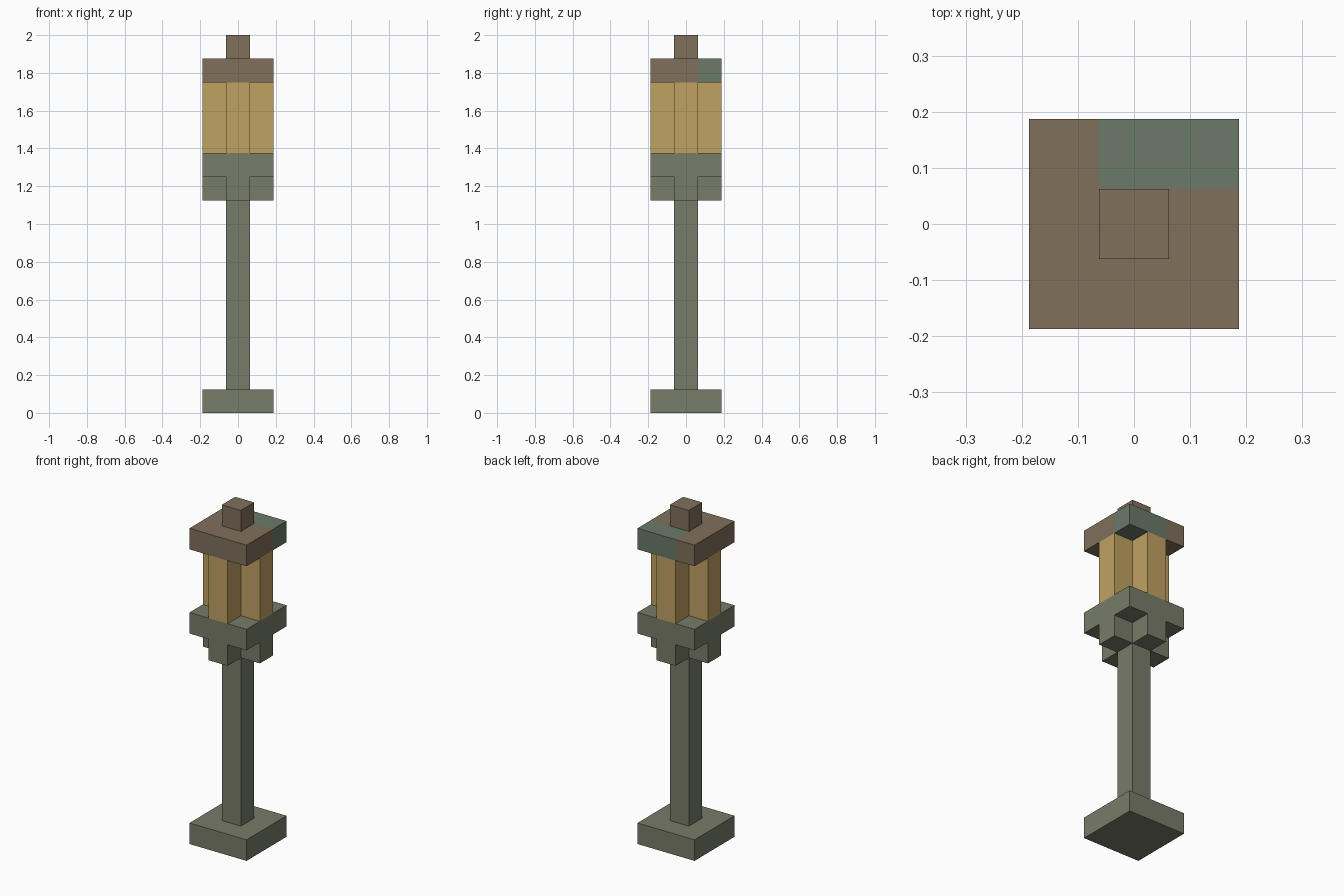
import bpy
import bmesh

default = bpy.data.objects.get("Cube")
if default:
    bpy.data.objects.remove(default, do_unlink=True)

U = 0.125        # one block
IN = U / 2       # half width of a single block
OUT = U * 1.5    # half width of three blocks


def srgb(hex_code):
    vals = [int(hex_code[i:i + 2], 16) / 255 for i in (0, 2, 4)]
    return [v / 12.92 if v <= 0.04045 else ((v + 0.055) / 1.055) ** 2.4 for v in vals] + [1.0]


def material(name, hex_code):
    mat = bpy.data.materials.new(name)
    mat.use_nodes = True
    colour = srgb(hex_code)
    mat.diffuse_color = colour
    bsdf = next(n for n in mat.node_tree.nodes if n.type == "BSDF_PRINCIPLED")
    bsdf.inputs["Base Color"].default_value = colour
    return mat


stone = material("mossy stone", "777C68")
patina = material("green patina", "6A7A68")
wood = material("brown wood", "80705B")
glow = material("amber glow", "C0A264")


def square(r):
    return [(-r, -r), (r, -r), (r, r), (-r, r)]


def cross():
    # One arm corner triple, turned four times
    pts = [(IN, -OUT), (IN, -IN), (OUT, -IN)]
    outline = []
    for _ in range(4):
        outline += pts
        pts = [(-y, x) for x, y in pts]
    return outline


def prism(name, outline, low, high, mat):
    """Extrude an outline between two heights, counted in blocks."""
    bm = bmesh.new()
    face = bm.faces.new([bm.verts.new((x, y, low * U)) for x, y in outline])
    new = bmesh.ops.extrude_face_region(bm, geom=[face], use_keep_orig=True)["geom"]
    verts = [v for v in new if isinstance(v, bmesh.types.BMVert)]
    bmesh.ops.translate(bm, verts=verts, vec=(0, 0, (high - low) * U))
    bmesh.ops.recalc_face_normals(bm, faces=bm.faces)
    mesh = bpy.data.meshes.new(name)
    bm.to_mesh(mesh)
    bm.free()
    mesh.materials.append(mat)
    obj = bpy.data.objects.new(name, mesh)
    bpy.context.collection.objects.link(obj)
    return obj


# Stone stand
prism("base", square(OUT), 0, 1, stone)
prism("post", square(IN), 1, 9, stone)
prism("bracket", cross(), 9, 10, stone)
prism("platform", square(OUT), 10, 11, stone)

# Lantern and roof
prism("lantern", cross(), 11, 14, glow)
roof = prism("roof", square(OUT), 14, 15, wood)
prism("roof_cap", square(IN), 15, 16, wood)

# Weathered rear corner of the roof, split off along block lines
roof.data.materials.append(patina)
bm = bmesh.new()
bm.from_mesh(roof.data)
for point, normal in (((-IN, 0, 0), (1, 0, 0)), ((0, IN, 0), (0, 1, 0))):
    bmesh.ops.bisect_plane(bm, geom=bm.verts[:] + bm.edges[:] + bm.faces[:],
                           plane_co=point, plane_no=normal)
for face in bm.faces:
    centre = face.calc_center_median()
    face.material_index = int(centre.x > -IN and centre.y > IN)
bm.to_mesh(roof.data)
bm.free()
